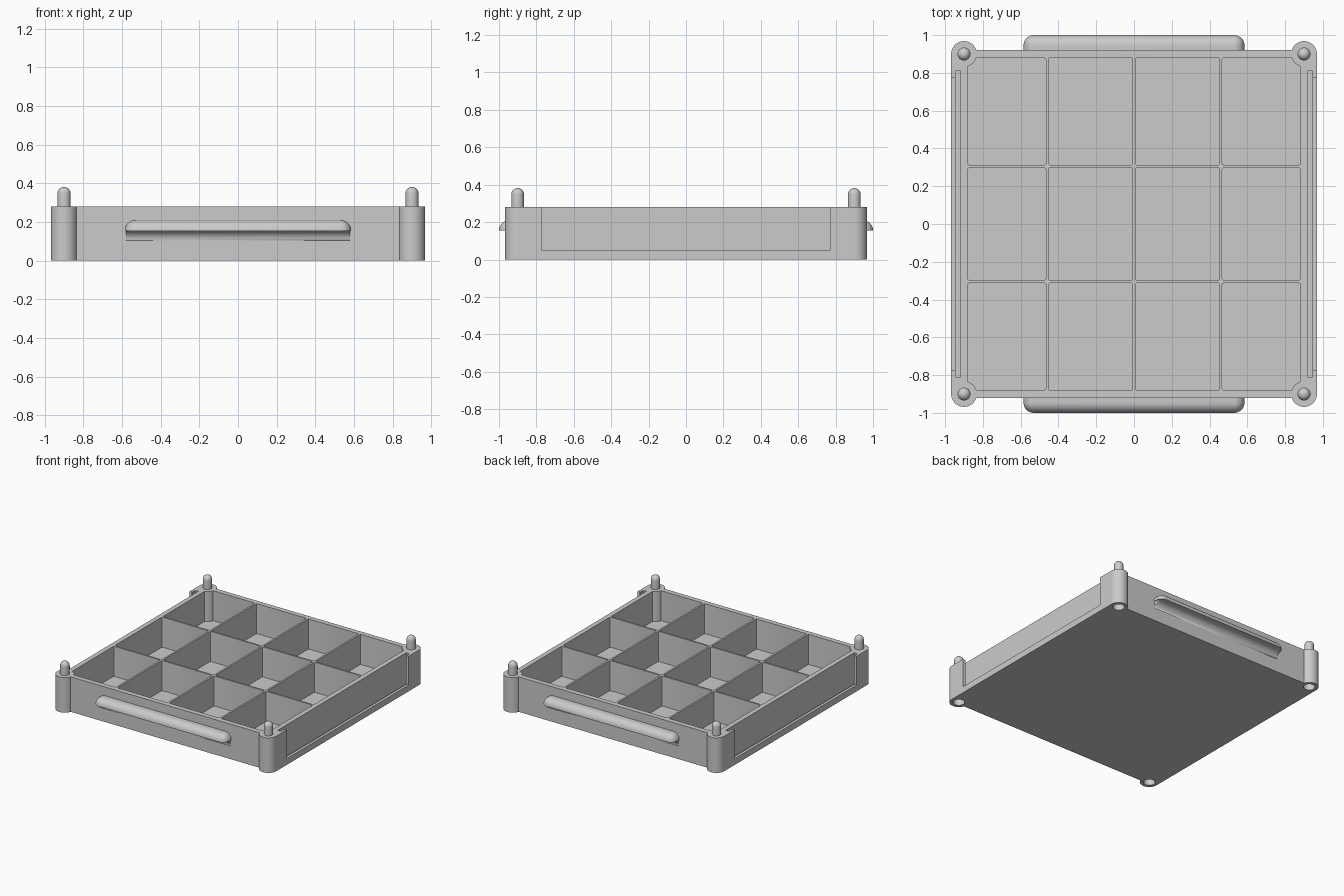
import bpy, bmesh, math
from mathutils import Matrix, Vector

if "Cube" in bpy.data.objects:
    bpy.data.objects.remove(bpy.data.objects["Cube"], do_unlink=True)

grey = bpy.data.materials.new("light_grey")
grey.use_nodes = True
COLOUR = (0.6, 0.6, 0.6, 1)
grey.diffuse_color = COLOUR
grey.node_tree.nodes["Principled BSDF"].inputs["Base Color"].default_value = COLOUR

HEIGHT, FLOOR = 0.28, 0.04
HALF_X, HALF_Y, INNER = 0.968, 0.92, 0.88
POST, POST_R = 0.9, 0.068
CORNERS = [(sx * POST, sy * POST) for sx in (-1, 1) for sy in (-1, 1)]


def finish(name, bm):
    bmesh.ops.recalc_face_normals(bm, faces=bm.faces)
    mesh = bpy.data.meshes.new(name)
    bm.to_mesh(mesh)
    bm.free()
    mesh.materials.append(grey)
    obj = bpy.data.objects.new(name, mesh)
    bpy.context.collection.objects.link(obj)
    return obj


def add_box(bm, x0, x1, y0, y1, z0, z1, round_off=0):
    size = Matrix.Diagonal((x1 - x0, y1 - y0, z1 - z0, 1))
    place = Matrix.Translation(((x0 + x1) / 2, (y0 + y1) / 2, (z0 + z1) / 2))
    verts = bmesh.ops.create_cube(bm, size=1, matrix=place @ size)["verts"]
    if round_off:
        edges = {e for v in verts for e in v.link_edges
                 if abs(e.verts[0].co.z - e.verts[1].co.z) > 0.01}
        bmesh.ops.bevel(bm, geom=list(edges), offset=round_off, segments=2,
                        profile=0.5, affect='EDGES')


def add_cylinder(bm, x, y, radius, z0, z1):
    bmesh.ops.create_cone(bm, cap_ends=True, segments=48, radius1=radius, radius2=radius,
                          depth=z1 - z0, matrix=Matrix.Translation((x, y, (z0 + z1) / 2)))


def combine(target, bm, operation):
    other = finish("helper", bm)
    other.hide_render = True
    mod = target.modifiers.new(operation, 'BOOLEAN')
    mod.operation, mod.object, mod.solver = operation, other, 'EXACT'
    bpy.context.view_layer.objects.active = target
    bpy.ops.object.modifier_apply(modifier=mod.name)
    bpy.data.objects.remove(other, do_unlink=True)


def smooth(obj):
    bpy.ops.object.select_all(action='DESELECT')
    obj.select_set(True)
    bpy.context.view_layer.objects.active = obj
    bpy.ops.object.shade_smooth_by_angle(angle=math.radians(35))


# Tray block
bm = bmesh.new()
add_box(bm, -HALF_X, HALF_X, -HALF_Y, HALF_Y, 0, HEIGHT)
bmesh.ops.bevel(bm, geom=[e for e in bm.edges if abs(e.verts[0].co.z - e.verts[1].co.z) > 0.1],
                offset=0.02, segments=1, affect='EDGES')
tray = finish("tray", bm)

# Twelve compartments, four across and three deep
bm = bmesh.new()
WALL = 0.007
x_lines = [-INNER - WALL, -0.46, 0, 0.46, INNER + WALL]
y_lines = [-INNER - WALL, -0.305, 0.305, INNER + WALL]
for x0, x1 in zip(x_lines, x_lines[1:]):
    for y0, y1 in zip(y_lines, y_lines[1:]):
        add_box(bm, x0 + WALL, x1 - WALL, y0 + WALL, y1 - WALL, FLOOR, HEIGHT + 0.1, 0.01)
combine(tray, bm, 'DIFFERENCE')

# Corner posts, then the stacking sockets underneath
bm = bmesh.new()
for x, y in CORNERS:
    add_cylinder(bm, x, y, POST_R, 0, HEIGHT)
combine(tray, bm, 'UNION')
bm = bmesh.new()
for x, y in CORNERS:
    add_cylinder(bm, x, y, 0.042, -0.1, 0.11)
combine(tray, bm, 'DIFFERENCE')

# Label slots in both sides, and the windows that show the label
bm = bmesh.new()
for x in (-0.932, 0.932):
    add_box(bm, x - 0.014, x + 0.014, -0.81, 0.81, 0.03, HEIGHT + 0.1)
combine(tray, bm, 'DIFFERENCE')
bm = bmesh.new()
for x in (-0.97, 0.97):
    add_box(bm, x - 0.035, x + 0.035, -0.772, 0.772, 0.05, HEIGHT + 0.1)
combine(tray, bm, 'DIFFERENCE')
smooth(tray)


# Round-topped stacking pegs
def make_peg(name, x, y):
    r, top, n = 0.034, 0.382, 24
    profile = [(r, HEIGHT - 0.02)]
    profile += [(r * math.cos(a), top - r + r * math.sin(a))
                for a in (math.pi / 2 * i / 8 for i in range(9))]
    bm = bmesh.new()
    verts = [bm.verts.new((px, 0, pz)) for px, pz in profile]
    edges = [bm.edges.new(pair) for pair in zip(verts, verts[1:])]
    bmesh.ops.spin(bm, geom=verts + edges, cent=(0, 0, 0), axis=(0, 0, 1),
                   angle=2 * math.pi, steps=n)
    bmesh.ops.remove_doubles(bm, verts=bm.verts, dist=0.0005)
    bmesh.ops.holes_fill(bm, edges=bm.edges, sides=0)
    bmesh.ops.translate(bm, verts=bm.verts, vec=(x, y, 0))
    smooth(finish(name, bm))


for x, y in CORNERS:
    make_peg(f"peg_{'back' if y > 0 else 'front'}_{'left' if x > 0 else 'right'}", x, y)


# Finger grips: rounded lip above, hollow curve blending into the wall below
def make_grip(name, side):
    r, cove, lip_z, back = 0.055, 0.05, 0.155, HALF_Y - 0.01
    rings = []                                  # height, half length, reach, corner radius
    for i in range(9):
        a = math.pi / 2 * i / 8
        reach = HALF_Y + cove * (1 - math.cos(a))
        rings.append((lip_z - cove + cove * math.sin(a), 0.58, reach, (reach - HALF_Y) * 0.6))
    for i in range(9):
        c = math.cos(math.pi / 2 * i / 8)
        rings.append((lip_z + r * math.sin(math.pi / 2 * i / 8),
                      0.53 + r * c, 0.945 + r * c, r * c))
    bm = bmesh.new()
    loops = []
    for z, half, reach, corner in rings:
        points = [Vector((half, back, z))]
        for k in range(9):
            a = math.pi / 2 * k / 8
            points.append(Vector((half - corner + corner * math.cos(a),
                                  reach - corner + corner * math.sin(a), z)))
        points += [Vector((-p.x, p.y, p.z)) for p in reversed(points)]
        loops.append([bm.verts.new((p.x, p.y * side, p.z)) for p in points])
    for low, high in zip(loops, loops[1:]):
        for j in range(len(low)):
            k = (j + 1) % len(low)
            bm.faces.new((low[j], low[k], high[k], high[j]))
    bm.faces.new(loops[0])
    bm.faces.new(loops[-1])
    bmesh.ops.remove_doubles(bm, verts=bm.verts, dist=0.0002)
    smooth(finish(name, bm))


make_grip("grip_front", -1)
make_grip("grip_back", 1)
